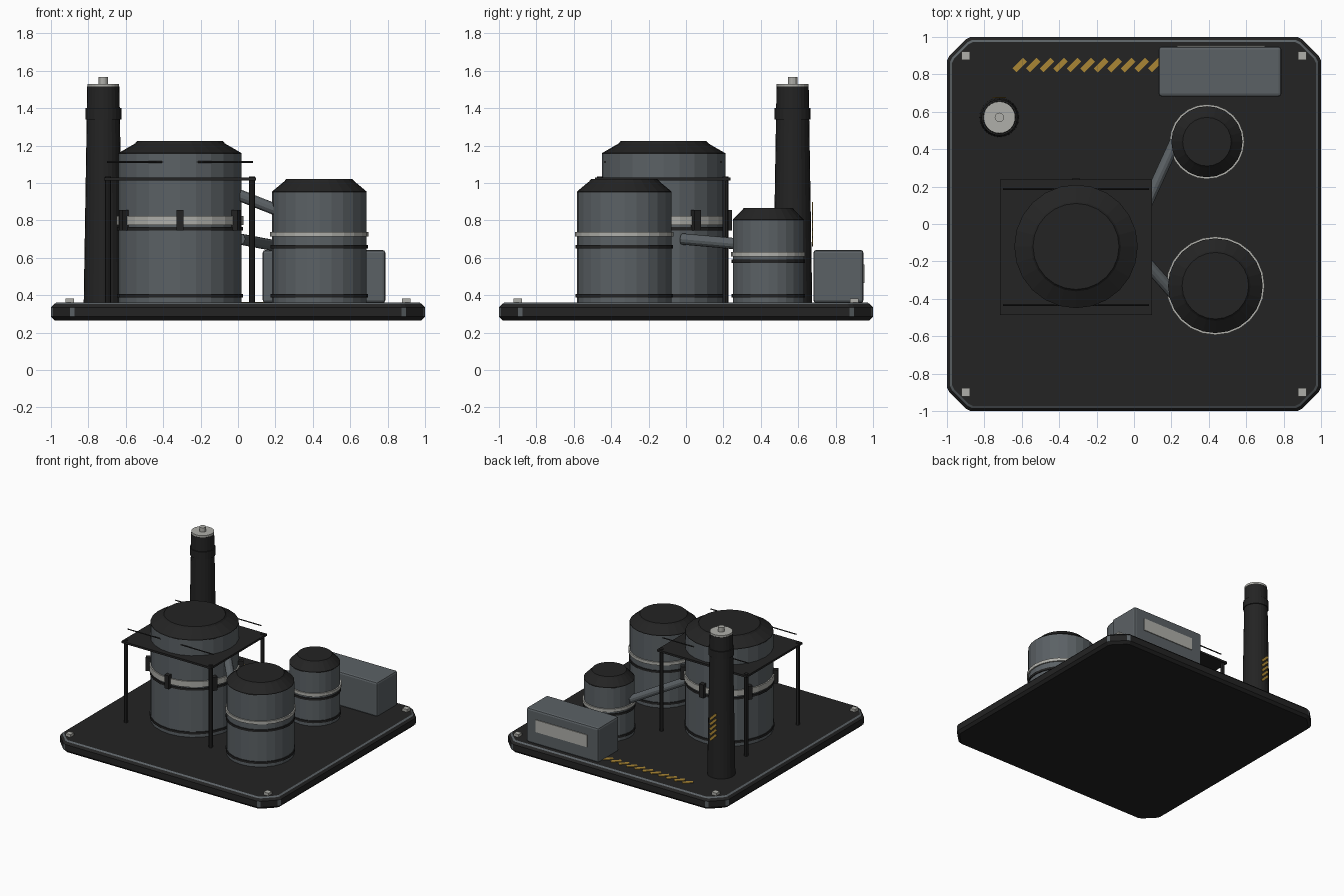
import bpy, bmesh, math
from mathutils import Vector, Matrix

if "Cube" in bpy.data.objects:
    bpy.data.objects.remove(bpy.data.objects["Cube"], do_unlink=True)


def material(name, rgb):
    m = bpy.data.materials.new(name)
    m.use_nodes = True
    col = (*rgb, 1)
    m.diffuse_color = col
    bsdf = m.node_tree.nodes["Principled BSDF"]
    bsdf.inputs["Base Color"].default_value = col
    bsdf.inputs["Roughness"].default_value = 0.7
    return m


DARK = material("dark iron", (0.017, 0.017, 0.017))
STEEL = material("blue grey steel", (0.105, 0.12, 0.13))
LIGHT = material("pale metal", (0.43, 0.43, 0.40))
YELLOW = material("hazard yellow", (0.40, 0.24, 0.035))


def finish(name, bm, *mats):
    bmesh.ops.recalc_face_normals(bm, faces=bm.faces)
    me = bpy.data.meshes.new(name)
    bm.to_mesh(me)
    bm.free()
    for m in mats:
        me.materials.append(m)
    ob = bpy.data.objects.new(name, me)
    bpy.context.collection.objects.link(ob)
    return ob


def loft(bm, rings):
    """Skin a list of closed point rings and cap both ends."""
    loops = [[bm.verts.new(p) for p in ring] for ring in rings]
    n = len(loops[0])
    for a, b in zip(loops, loops[1:]):
        for i in range(n):
            j = (i + 1) % n
            bm.faces.new((a[i], a[j], b[j], b[i]))
    bm.faces.new(loops[0])
    bm.faces.new(loops[-1])


def lathe(name, centre, profile, mat, sides=24):
    bm = bmesh.new()
    angles = [math.tau * i / sides for i in range(sides)]
    loft(bm, [[(centre[0] + r * math.cos(a), centre[1] + r * math.sin(a), z)
               for a in angles] for r, z in profile])
    return finish(name, bm, mat)


def box(name, centre, size, mat, turn=None, bevel=0):
    bm = bmesh.new()
    bmesh.ops.create_cube(bm, size=1)
    bmesh.ops.scale(bm, vec=size, verts=bm.verts)
    if bevel:
        bmesh.ops.bevel(bm, geom=bm.edges[:], offset=bevel, segments=2,
                        profile=0.5, affect='EDGES')
    if turn:
        bmesh.ops.transform(bm, matrix=turn, verts=bm.verts)
    bmesh.ops.translate(bm, vec=centre, verts=bm.verts)
    return finish(name, bm, mat)


def rod(name, start, end, radius, mat, sides=12):
    start, end = Vector(start), Vector(end)
    axis = end - start
    bm = bmesh.new()
    bmesh.ops.create_cone(bm, cap_ends=True, segments=sides, radius1=radius,
                          radius2=radius, depth=axis.length)
    turn = axis.to_track_quat('Z', 'Y').to_matrix().to_4x4()
    bmesh.ops.transform(bm, matrix=Matrix.Translation((start + end) / 2) @ turn,
                        verts=bm.verts)
    return finish(name, bm, mat)


# Base slab: chamfered corners with worn, paler edges
FLOOR = 0.36


def slab_ring(inset, z):
    e, c, w = 1 - inset, 0.885 - inset * 0.4, 0.012
    quarter = [(e, c - w), (e - w, c + w), (c + w, e - w), (c - w, e)]
    pts = []
    for k in range(4):
        turn = Matrix.Rotation(k * math.pi / 2, 2)
        pts += [(*(turn @ Vector(p)), z) for p in quarter]
    return pts


bm = bmesh.new()
loft(bm, [slab_ring(i, z) for i, z in
          [(0.02, 0.265), (0, 0.285), (0, 0.335), (0.016, 0.352), (0.028, FLOOR)]])
for f in bm.faces:
    f.normal_update()
    z = f.calc_center_median().z
    corner_strip = len(f.verts) == 4 and min(e.calc_length() for e in f.edges) < 0.035 \
        and max(e.calc_length() for e in f.edges) < 0.06
    if 0.352 < z < 0.359 or (corner_strip and 0.3 < z < 0.32):
        f.material_index = 1
finish("base_slab", bm, DARK, STEEL)

for sx in (-1, 1):
    for sy in (-1, 1):
        box("corner_bolt", (0.9 * sx, 0.9 * sy, 0.37), (0.044, 0.044, 0.025), LIGHT)


# Storage tanks: body, roof, bands
def tank(name, c, r, shoulder, top, top_r, ring_z, band):
    lathe(name + "_body", c, [(r, FLOOR), (r, shoulder)], STEEL)
    lathe(name + "_roof", c, [(r, shoulder - 0.004), (r, shoulder + 0.004),
                              (top_r + 0.01, top - 0.012), (top_r, top)], DARK)
    for z in (0.396, ring_z):
        lathe(name + "_hoop", c, [(r + 0.007, z - 0.009), (r + 0.007, z + 0.009)], DARK)
    lathe(name + "_pale_band", c, [(r + 0.01, band[0]), (r + 0.01, band[1])], LIGHT)


BIG = (-0.31, -0.12)
tank("main_tank", BIG, 0.33, 1.155, 1.223, 0.23, 0.755, (0.775, 0.822))
tank("front_tank", (0.435, -0.33), 0.253, 0.95, 1.02, 0.178, 0.658, (0.713, 0.738))
tank("rear_tank", (0.39, 0.44), 0.19, 0.80, 0.867, 0.13, 0.582, (0.606, 0.632))

# Brackets round the main tank
for k in range(6):
    a = math.pi / 2 + k * math.pi / 3
    box("tank_bracket", (BIG[0] + 0.345 * math.cos(a), BIG[1] + 0.345 * math.sin(a), 0.80),
        (0.04, 0.038, 0.11), DARK, Matrix.Rotation(a, 4, 'Z'))

# Connecting pipes
rod("front_pipe", (-0.02, -0.11, 0.945), (0.22, -0.38, 0.85), 0.032, STEEL)
rod("rear_pipe", (0.01, -0.02, 0.70), (0.22, 0.44, 0.66), 0.03, STEEL)

# Service platform with posts and rails
box("platform", (-0.31, -0.125, 1.022), (0.815, 0.725, 0.016), DARK)
for y in (-0.46, 0.21):
    for x in (-0.695, 0.075):
        rod("platform_post", (x, y, FLOOR), (x, y, 1.035), 0.016, DARK, 8)
for y in (-0.433, 0.187):
    rod("platform_rail", (-0.70, y, 1.112), (0.08, y, 1.112), 0.005, DARK, 6)

# Chimney
STACK = (-0.72, 0.57)
lathe("chimney", STACK, [(0.105, FLOOR), (0.086, 1.515)], DARK)
lathe("chimney_collar", STACK, [(0.096, 1.34), (0.096, 1.40)], DARK)
lathe("chimney_cap", STACK, [(0.085, 1.513), (0.085, 1.53)], LIGHT)
lathe("chimney_knob", STACK, [(0.025, 1.53), (0.025, 1.566)], LIGHT, 12)

# Hazard stripes on the chimney and the floor
for k in range(5):
    box("chimney_stripe", (STACK[0], 0.676, 0.695 + 0.042 * k), (0.08, 0.005, 0.02), YELLOW,
        Matrix.Rotation(math.pi / 4, 4, 'Y'))
for k in range(12):
    box("floor_stripe", (-0.61 + 0.0723 * k, 0.85, FLOOR + 0.002), (0.08, 0.03, 0.005), YELLOW,
        Matrix.Rotation(math.pi / 4, 4, 'Z'))

# Control cabinet with rear panel
box("cabinet", (0.46, 0.815, 0.50), (0.656, 0.268, 0.284), STEEL, bevel=0.016)
box("cabinet_panel", (0.465, 0.951, 0.515), (0.47, 0.009, 0.10), LIGHT)
